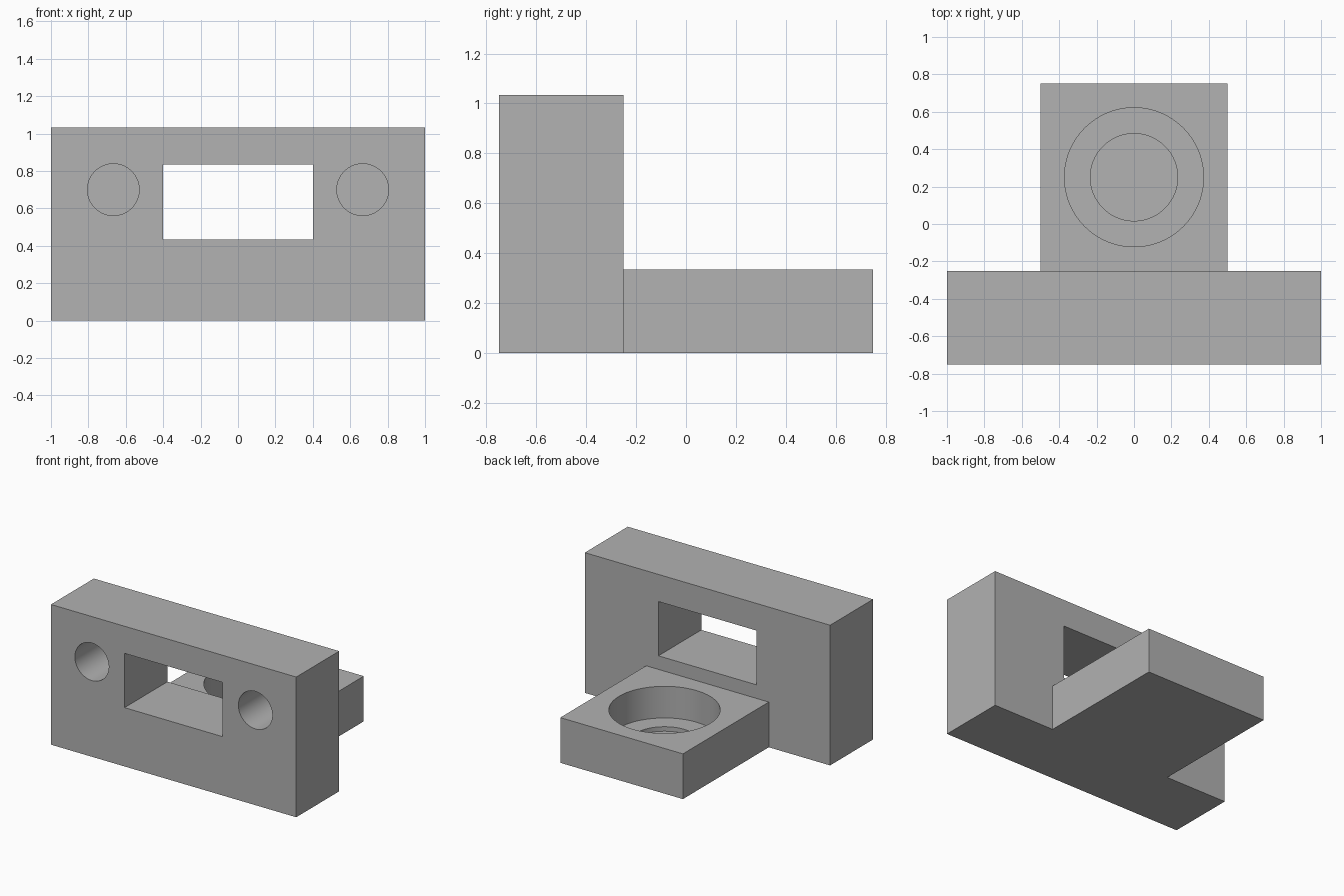
import bpy
from math import radians

cube = bpy.data.objects.get("Cube")
if cube:
    bpy.data.objects.remove(cube, do_unlink=True)

MM = 1 / 30  # design unit: the plate is 60 wide

grey = bpy.data.materials.new("light_grey")
grey.use_nodes = True
COLOUR = (0.445, 0.445, 0.445, 1)
grey.diffuse_color = COLOUR
grey.node_tree.nodes["Principled BSDF"].inputs["Base Color"].default_value = COLOUR


def box(name, size, centre):
    bpy.ops.mesh.primitive_cube_add(size=1, location=[c * MM for c in centre])
    ob = bpy.context.object
    ob.name = name
    ob.scale = [s * MM for s in size]
    bpy.ops.object.transform_apply(location=True, rotation=False, scale=True)
    ob.data.materials.append(grey)
    return ob


def cylinder(name, radius, depth, centre, tilt=0):
    bpy.ops.mesh.primitive_cylinder_add(
        vertices=96, radius=radius * MM, depth=depth * MM,
        location=[c * MM for c in centre], rotation=(radians(tilt), 0, 0))
    ob = bpy.context.object
    ob.name = name
    ob.data.materials.append(grey)
    return ob


def combine(target, tool, operation):
    mod = target.modifiers.new(tool.name, 'BOOLEAN')
    mod.operation = operation
    mod.solver = 'EXACT'
    mod.object = tool
    tool.hide_render = True
    bpy.context.view_layer.objects.active = target
    bpy.ops.object.modifier_apply(modifier=mod.name)
    bpy.data.objects.remove(tool, do_unlink=True)


# Upright plate with the bearing base behind it; the base overlaps into the plate
bracket = box("bracket", (60, 15, 31), (0, -15, 15.5))
combine(bracket, box("bearing_base", (30, 35, 10), (0, 5, 5)), 'UNION')

# Rectangular window through the plate
combine(bracket, box("window_cutter", (24, 40, 12), (0, -15, 19)), 'DIFFERENCE')

# Blind rod sockets in the front face
for side, x in (("left", 20), ("right", -20)):
    socket = cylinder(side + "_socket_cutter", 4.15, 26, (x, -22.5, 21), 90)
    combine(bracket, socket, 'DIFFERENCE')

# Stepped bearing pocket in the base
combine(bracket, cylinder("pocket_cutter", 11.15, 14, (0, 7.5, 10)), 'DIFFERENCE')
combine(bracket, cylinder("relief_cutter", 7, 16, (0, 7.5, 10)), 'DIFFERENCE')

bpy.ops.object.select_all(action='DESELECT')
bracket.select_set(True)
bpy.context.view_layer.objects.active = bracket
bpy.ops.object.shade_smooth_by_angle(angle=radians(30))
